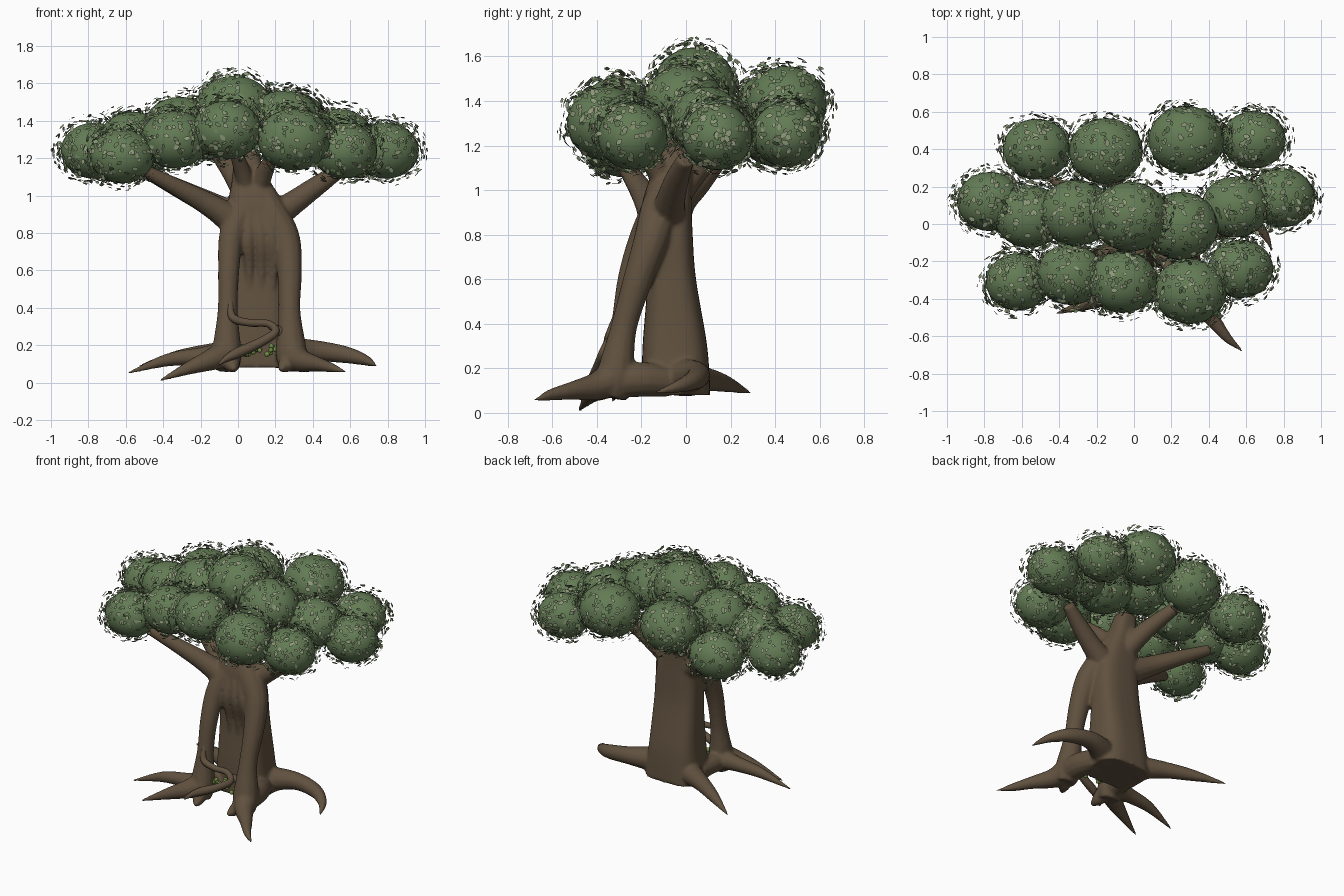
import bpy, bmesh, math, random
from mathutils import Vector, Matrix
random.seed(4)


def mat(name, rgb):
    m = bpy.data.materials.new(name)
    m.diffuse_color = (*rgb, 1)
    return m


BARK = mat("bark", (0.118, 0.083, 0.050))
GREEN = mat("foliage_green", (0.125, 0.20, 0.09))
LEAF = mat("leaf_light", (0.27, 0.32, 0.19))
LEAF2 = mat("leaf_mid", (0.14, 0.21, 0.10))
BERRY = mat("berry_green", (0.17, 0.27, 0.06))


def finish(bm, name, mats, smooth=True):
    me = bpy.data.meshes.new(name)
    bm.to_mesh(me)
    bm.free()
    for m in mats:
        me.materials.append(m)
    for p in me.polygons:
        p.use_smooth = smooth
    ob = bpy.data.objects.new(name, me)
    bpy.context.collection.objects.link(ob)
    return ob


def spline(pts, steps=6):
    """Catmull-Rom through tuples of any length."""
    P = [pts[0]] + list(pts) + [pts[-1]]
    out = []
    for i in range(1, len(P) - 2):
        for s in range(steps):
            t = s / steps
            out.append([0.5 * (2 * b + (c - a) * t + (2 * a - 5 * b + 4 * c - d) * t * t
                               + (3 * b - a - 3 * c + d) * t ** 3)
                        for a, b, c, d in zip(P[i - 1], P[i], P[i + 1], P[i + 2])])
    return out + [list(pts[-1])]


def loft(bm, rings):
    vr = [[bm.verts.new(c) for c in r] for r in rings]
    n = len(vr[0])
    fs = [bm.faces.new((a[i], a[(i + 1) % n], b[(i + 1) % n], b[i]))
          for a, b in zip(vr, vr[1:]) for i in range(n)]
    fs += [bm.faces.new(vr[0]), bm.faces.new(vr[-1])]
    bmesh.ops.recalc_face_normals(bm, faces=fs)


def tube(bm, pts, n=12):
    """Tapered tube through (x, y, z, radius) points."""
    S = spline(pts)
    C = [Vector(p[:3]) for p in S]
    rings, side = [], None
    for i, c in enumerate(C):
        t = (C[min(i + 1, len(C) - 1)] - C[max(i - 1, 0)]).normalized()
        side = t.orthogonal() if side is None else side - t * side.dot(t)
        side.normalize()
        up = t.cross(side)
        r = max(S[i][3], 0.006)
        rings.append([c + r * (math.cos(a) * side + math.sin(a) * up)
                      for a in (2 * math.pi * k / n for k in range(n))])
    loft(bm, rings)


# trunk: squarish lofted body (z, cx, cy, rx, ry)
bm = bmesh.new()
body = [(.08, .10, -.045, .20, .155), (.30, .10, -.05, .175, .145), (.60, .10, -.065, .16, .11),
        (.80, .10, -.085, .155, .115), (.95, .08, -.085, .135, .11), (1.10, .06, -.06, .09, .085),
        (1.26, .04, -.04, .065, .06)]
rings = []
for z, cx, cy, rx, ry in spline(body):
    ring = []
    for k in range(32):
        c, s = math.cos(k * math.pi / 16), math.sin(k * math.pi / 16)
        ring.append((cx + rx * math.copysign(abs(c) ** .65, c), cy + ry * math.copysign(abs(s) ** .65, s), z))
    rings.append(ring)
loft(bm, rings)

# two front pillars that arch into the trunk
tube(bm, [(-.06, -.33, .07, .065), (-.06, -.31, .16, .08), (-.055, -.285, .38, .055),
          (-.05, -.25, .60, .058), (-.035, -.19, .78, .068), (.02, -.12, .93, .075), (.05, -.07, 1.1, .05)])
tube(bm, [(.29, -.34, .07, .065), (.285, -.32, .16, .085), (.275, -.28, .38, .06),
          (.275, -.215, .60, .068), (.25, -.155, .78, .08), (.16, -.11, .94, .085), (.1, -.06, 1.1, .05)])
# low buttresses joining the pillar feet to the trunk
tube(bm, [(.285, -.32, .14, .075), (.28, -.2, .15, .08), (.25, -.08, .14, .07)])
tube(bm, [(-.06, -.30, .14, .07), (-.06, -.2, .14, .065), (-.04, -.08, .14, .065)])
# bark ridges above the hollow
for x in (.06, .125, .185):
    tube(bm, [(x, -.155, .45, .015), (x, -.175, .62, .026), (x - .005, -.20, .78, .034), (.08 + (x - .1) * .4, -.15, 1.0, .02)])

# roots
for r in [
    [(.28, -.30, .17, .085), (.33, -.40, .12, .065), (.42, -.51, .10, .042), (.50, -.61, .08, .026), (.58, -.68, .055, .006)],
    [(.22, -.02, .16, .09), (.40, .05, .17, .06), (.57, .04, .15, .047), (.68, -.03, .12, .03), (.74, -.14, .09, .006)],
    [(-.02, .0, .15, .08), (-.18, .09, .15, .055), (-.34, .18, .13, .038), (-.53, .29, .09, .006)],
    [(-.05, -.31, .16, .08), (-.15, -.38, .12, .058), (-.27, -.43, .075, .035), (-.42, -.48, .01, .006)],
    [(-.06, -.28, .15, .07), (-.2, -.29, .14, .05), (-.38, -.30, .12, .035), (-.59, -.33, .05, .006)],
    [(-.05, -.33, .14, .06), (-.03, -.40, .09, .04), (-.02, -.45, .07, .01)],
    [(.29, -.34, .13, .06), (.25, -.40, .09, .04), (.23, -.45, .07, .01)],
]:
    tube(bm, r)

# main branches
for b in [
    [(.02, -.12, .83, .09), (-.12, -.16, .93, .068), (-.3, -.22, 1.03, .05), (-.55, -.31, 1.16, .03)],
    [(.02, -.07, .86, .09), (-.14, -.02, .95, .068), (-.3, .06, 1.03, .053), (-.50, .15, 1.13, .035)],
    [(.13, -.09, .85, .09), (.28, -.07, .95, .068), (.42, -.04, 1.05, .055), (.55, .0, 1.14, .04)],
    [(.06, -.05, .98, .075), (-.03, .08, 1.13, .06), (-.14, .28, 1.27, .04)],
    [(.09, -.07, .98, .06), (.14, -.15, 1.12, .048), (.20, -.26, 1.24, .03)],
    [(.06, -.08, 1.0, .06), (.02, -.16, 1.14, .045), (-.03, -.26, 1.28, .03)],
]:
    tube(bm, b)

trunk = finish(bm, "trunk_roots_and_branches", [BARK])
rm = trunk.modifiers.new("merge", 'REMESH')
rm.mode, rm.voxel_size, rm.use_smooth_shade = 'VOXEL', 0.01, True
sm = trunk.modifiers.new("soften", 'SMOOTH')
sm.factor, sm.iterations = 0.5, 6

# thin vine looping across the hollow
bm = bmesh.new()
tube(bm, [(-.04, -.31, .45, .012), (-.03, -.34, .35, .022), (.06, -.35, .32, .02), (.16, -.35, .315, .02),
          (.20, -.37, .27, .022), (.11, -.39, .21, .026), (0, -.41, .16, .028), (-.06, -.43, .13, .018), (-.10, -.46, .10, .006)], 10)
tube(bm, [(.17, -.35, .30, .016), (.23, -.33, .27, .028), (.27, -.29, .20, .035)], 10)
finish(bm, "vine", [BARK])

# berry clusters at the foot of the hollow
bm = bmesh.new()
for i in range(34):
    x = .11 + random.uniform(-.11, .12)
    p = (x, -.26 + random.uniform(-.05, .05), .17 + random.uniform(-.02, .025))
    bmesh.ops.create_icosphere(bm, subdivisions=2, radius=random.uniform(.011, .018), matrix=Matrix.Translation(p))
finish(bm, "berries", [BERRY])

# foliage puffs (x, y, z, radius)
puffs = [(-.52, .40, 1.26, .175), (-.15, .39, 1.36, .19), (.28, .45, 1.385, .195), (.64, .45, 1.25, .165),
         (-.77, .12, 1.24, .17), (-.56, .04, 1.29, .18), (-.31, .06, 1.36, .19), (-.02, .04, 1.465, .20),
         (.25, -.01, 1.39, .195), (.54, .09, 1.31, .175), (.79, .14, 1.24, .17),
         (-.62, -.31, 1.21, .165), (-.34, -.27, 1.30, .175), (-.06, -.31, 1.35, .178),
         (.30, -.36, 1.30, .188), (.57, -.24, 1.24, .168)]
SX, SY, SZ = 1.04, .93, .88
bm = bmesh.new()
for x, y, z, r in puffs:
    bmesh.ops.create_uvsphere(bm, u_segments=28, v_segments=18, radius=r,
                              matrix=Matrix.Translation((x, y, z)) @ Matrix.Diagonal((SX, SY, SZ, 1)))
finish(bm, "foliage_puffs", [GREEN])

# loose leaves hovering around each puff
bm = bmesh.new()
for x, y, z, r in puffs:
    for i in range(360):
        d = Vector([random.gauss(0, 1) for _ in range(3)]).normalized()
        rr = r + random.uniform(.0, .052)
        p = Vector((x, y, z + .006)) + Vector((d.x * rr * SX, d.y * rr * SY, d.z * rr * SZ))
        if any((((p.x - a) / SX) ** 2 + ((p.y - b) / SY) ** 2 + ((p.z - c) / SZ) ** 2) < q * q * .99
               for a, b, c, q in puffs):
            continue
        n = (d + Vector([random.uniform(-.35, .35) for _ in range(3)])).normalized()
        u = n.orthogonal().normalized()
        u = Matrix.Rotation(random.uniform(0, 6.28), 3, n) @ u
        w = n.cross(u)
        L = random.uniform(.013, .022)
        outline = [(-1, 0), (-.3, .6), (.5, .5), (1, 0), (.5, -.5), (-.3, -.6)]
        f = bm.faces.new([bm.verts.new(p + u * L * a + w * L * b) for a, b in outline])
        f.material_index = random.random() < .4
finish(bm, "leaves", [LEAF, LEAF2], False)
